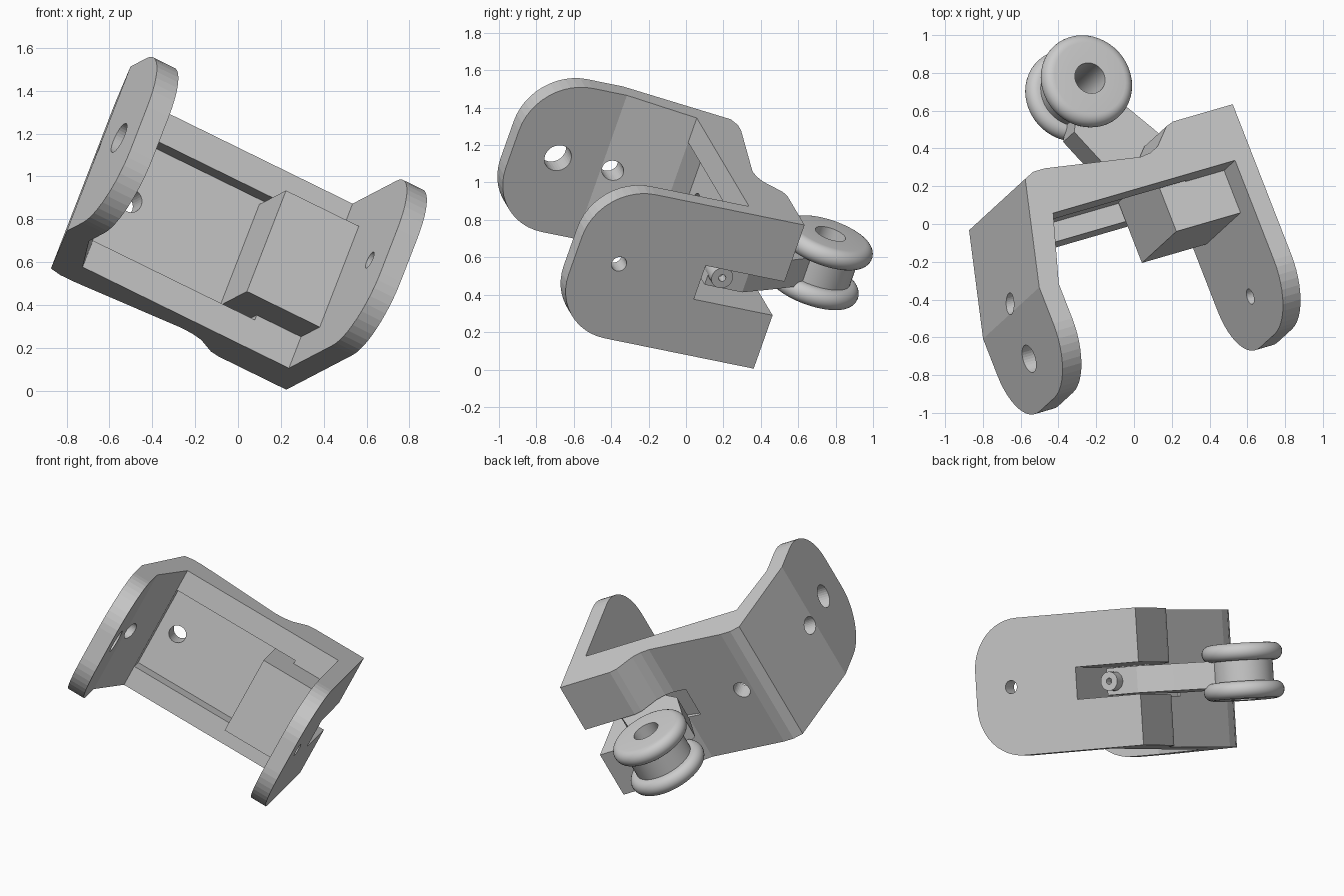
import bpy, bmesh
from math import sin, cos, pi, radians
from mathutils import Vector, Matrix

if "Cube" in bpy.data.objects:
    bpy.data.objects.remove(bpy.data.objects["Cube"])

# Tilted frame of the whole bracket: u = width, b = back, w = height
u = Vector((0.869, 0.252, -0.426)).normalized()
b = Vector((-0.354, 0.917, -0.188))
b = (b - u * b.dot(u)).normalized()
w = u.cross(b)
FRAME = Matrix((u, b, w)).transposed().to_4x4()
LOW, HIGH, MID = 0.195, 1.062, 0.63


def finish(name, bm):
    bmesh.ops.recalc_face_normals(bm, faces=bm.faces)
    mesh = bpy.data.meshes.new(name)
    bm.to_mesh(mesh)
    bm.free()
    ob = bpy.data.objects.new(name, mesh)
    bpy.context.collection.objects.link(ob)
    return ob


def prism(name, pts, lo, hi, axis="Z"):
    """Extrude a 2D outline along the given local axis."""
    place = {"X": lambda p, h: (h, p[0], p[1]),
             "Y": lambda p, h: (p[0], h, p[1]),
             "Z": lambda p, h: (p[0], p[1], h)}[axis]
    bm = bmesh.new()
    face = bm.faces.new([bm.verts.new(place(p, lo)) for p in pts])
    ext = bmesh.ops.extrude_face_region(bm, geom=[face])
    move = Vector(place((0, 0), hi - lo))
    verts = [g for g in ext["geom"] if isinstance(g, bmesh.types.BMVert)]
    bmesh.ops.translate(bm, vec=move, verts=verts)
    return finish(name, bm)


def arc(cx, cy, r, a0, a1, n):
    return [(cx + r * cos(radians(a0 + (a1 - a0) * i / n)),
             cy + r * sin(radians(a0 + (a1 - a0) * i / n))) for i in range(n + 1)]


def circle(cx, cy, r, n=32):
    return arc(cx, cy, r, 0, 360, n)[:-1]


def rect(x0, x1, y0, y1):
    return [(x0, y0), (x1, y0), (x1, y1), (x0, y1)]


def boolean(ob, tool, op="DIFFERENCE"):
    mod = ob.modifiers.new(op, "BOOLEAN")
    mod.object, mod.operation, mod.solver = tool, op, "EXACT"
    bpy.context.view_layer.objects.active = ob
    bpy.ops.object.modifier_apply(modifier=mod.name)
    bpy.data.objects.remove(tool, do_unlink=True)


# Bracket: U-shaped plan with a thick pad at the back right
plan = [(0.285, -1), (0.285, 0.25), (-0.08, 0.25), (-0.125, 0.235), (-0.17, 0.19),
        (-0.215, 0.145), (-0.27, 0.122), (-0.33, 0.115), (-0.88, 0.2), (-0.95, 0.2),
        (-1.01, 0.175), (-1.165, -0.41), (-1.165, -1), (-1.05, -1), (-1.05, -0.42),
        (-0.93, -0.045), (0.178, -0.045), (0.178, -1)]
bracket = prism("bracket", plan, LOW, HIGH)

# Rounded arm tips
R, TIP = 0.32, -0.94
side = ([(0.5, LOW), (0.5, HIGH)] + arc(TIP + R, HIGH - R, R, 90, 180, 12)
        + arc(TIP + R, LOW + R, R, 180, 270, 12))
boolean(bracket, prism("side_outline", side, -1.5, 0.6, "X"), "INTERSECT")

# Shallow pocket in the plate, then the lever housing in front of it
boolean(bracket, prism("pocket", rect(-0.93, -0.06, -0.1, 0.06), 0.335, 0.915))
boolean(bracket, prism("housing", rect(-0.213, 0.2, -0.29, 0.09), 0.36, 0.892), "UNION")

# Slot for the lever, open to the right and back
slot = [(-0.16, -0.21), (0.4, -0.21), (0.4, 0.4), (-0.42, 0.4), (-0.42, 0.112), (-0.16, 0.05)]
boolean(bracket, prism("slot", slot, 0.517, 0.72))

# Holes: right arm, left arm (two) and plate
for y, r, lo, hi in [(-0.685, 0.042, 0.1, 0.4), (-0.675, 0.075, -1.3, -0.95),
                     (-0.36, 0.056, -1.3, -0.95)]:
    boolean(bracket, prism("hole", circle(y, MID, r), lo, hi, "X"))
boolean(bracket, prism("hole", circle(-0.80, MID, 0.056), -0.1, 0.4, "Y"))

# Lever reaching diagonally out of the slot
lever = prism("lever", [(0.09, -0.1), (0.09, 0.12), (-0.03, 0.317), (-0.20, 0.58),
                        (-0.40, 0.54), (-0.47, 0.42), (-0.36, 0.17), (-0.12, 0.0),
                        (-0.03, -0.1)], 0.535, 0.705)

# Pivot pin with a small centre hole
pin = prism("pivot_pin", circle(-0.045, 0.62, 0.06), 0.03, 0.16, "X")
boolean(pin, prism("pin_hole", circle(-0.045, 0.62, 0.02, 16), 0.1, 0.3, "X"))

# Grooved wheel: two rounded flanges around a hub
FR, FZ, ER = 0.254, 0.12, 0.055
half = arc(FR - ER, FZ, ER, -80, 90, 12)
profile = ([(0.085, -FZ - ER)] + [(r, -z) for r, z in reversed(half)]
           + [(0.19, -0.066), (0.19, 0.066)] + half + [(0.085, FZ + ER)])
bm = bmesh.new()
ring = [bm.verts.new((r, 0, z)) for r, z in profile]
edges = [bm.edges.new((ring[i], ring[(i + 1) % len(ring)])) for i in range(len(ring))]
bmesh.ops.spin(bm, geom=ring + edges, cent=(0, 0, 0), axis=(0, 0, 1),
               angle=2 * pi, steps=48, use_merge=False)
bmesh.ops.remove_doubles(bm, verts=bm.verts, dist=1e-4)
bmesh.ops.translate(bm, vec=(-0.317, 0.655, MID), verts=bm.verts)
wheel = finish("grooved_wheel", bm)

# Tilt everything into place; smooth only the turned parts
for ob in (bracket, lever, pin, wheel):
    ob.matrix_world = FRAME
bpy.ops.object.select_all(action="DESELECT")
for ob in (wheel, pin):
    ob.select_set(True)
bpy.context.view_layer.objects.active = wheel
bpy.ops.object.shade_smooth_by_angle(angle=radians(35))
